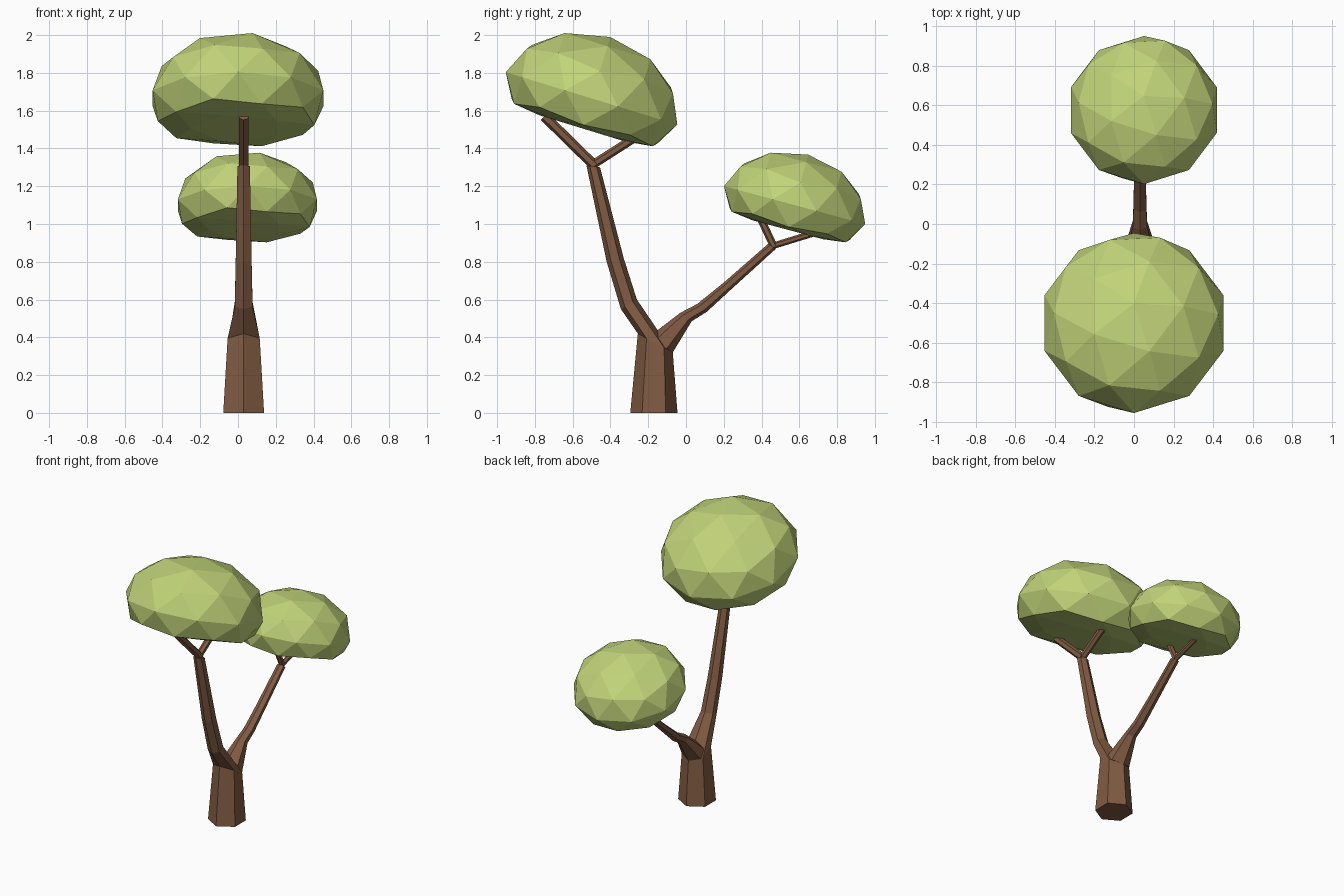
import bpy
import bmesh
import math
from mathutils import Vector

cube = bpy.data.objects.get("Cube")
if cube:
    bpy.data.objects.remove(cube, do_unlink=True)


def make_material(name, rgb):
    mat = bpy.data.materials.new(name)
    mat.use_nodes = True
    color = (*rgb, 1.0)
    mat.diffuse_color = color
    bsdf = mat.node_tree.nodes["Principled BSDF"]
    bsdf.inputs["Base Color"].default_value = color
    bsdf.inputs["Roughness"].default_value = 0.9
    return mat


BARK = make_material("brown bark", (0.22, 0.105, 0.056))
LEAF = make_material("light green leaves", (0.53, 0.65, 0.19))
TRUNK_X = 0.03


def finish(name, bm, mat):
    bmesh.ops.recalc_face_normals(bm, faces=bm.faces)
    mesh = bpy.data.meshes.new(name)
    bm.to_mesh(mesh)
    bm.free()
    mesh.materials.append(mat)
    obj = bpy.data.objects.new(name, mesh)
    bpy.context.collection.objects.link(obj)
    return obj


def hex_limb(name, stations):
    """Loft six-sided rings; each station is (front point, back point, half width)."""
    bm = bmesh.new()
    rings = []
    for front, back, half in stations:
        a = Vector((TRUNK_X, *front))
        b = Vector((TRUNK_X, *back))
        side = Vector((half, 0, 0))
        p, q = a.lerp(b, 0.25), a.lerp(b, 0.75)
        corners = (a, p + side, q + side, b, q - side, p - side)
        rings.append([bm.verts.new(c) for c in corners])
    for low, high in zip(rings, rings[1:]):
        for i in range(6):
            j = (i + 1) % 6
            bm.faces.new((low[i], low[j], high[j], high[i]))
    bm.faces.new(rings[0])
    bm.faces.new(rings[-1])
    return finish(name, bm, BARK)


def twig(name, start, end, radius):
    d = (Vector(end) - Vector(start)).normalized()
    n = Vector((-d.y, d.x)) * radius
    hex_limb(name, [(Vector(p) + n, Vector(p) - n, radius * 0.9)
                    for p in (start, end)])


def canopy(name, center, radius, tilt):
    """Faceted leaf clump with a domed top and a flattened underside."""
    bm = bmesh.new()
    bmesh.ops.create_icosphere(bm, subdivisions=2, radius=1)
    for v in bm.verts:
        v.co.z = v.co.z * 0.715 if v.co.z > 0 else max(v.co.z * 0.59, -0.35)
    obj = finish(name, bm, LEAF)
    obj.location = center
    obj.scale = (radius,) * 3
    obj.rotation_euler.x = math.radians(tilt)


# Trunk running up into the tall front limb
hex_limb("trunk", [
    ((-0.295, 0), (-0.045, 0), 0.108),
    ((-0.255, 0.42), (-0.07, 0.32), 0.085),
    ((-0.345, 0.55), (-0.26, 0.60), 0.047),
    ((-0.42, 0.80), (-0.33, 0.82), 0.042),
    ((-0.527, 1.31), (-0.455, 1.30), 0.033),
])

# Lower limb reaching backwards
hex_limb("back_limb", [
    ((-0.20, 0.40), (-0.07, 0.32), 0.075),
    ((-0.03, 0.53), (0.03, 0.485), 0.036),
    ((0.06, 0.577), (0.11, 0.535), 0.033),
    ((0.20, 0.69), (0.235, 0.65), 0.03),
    ((0.435, 0.895), (0.475, 0.868), 0.026),
])

# Forked twigs holding the canopies
twig("front_twig_outer", (-0.485, 1.31), (-0.75, 1.57), 0.027)
twig("front_twig_inner", (-0.50, 1.31), (-0.25, 1.47), 0.023)
twig("back_twig_inner", (0.465, 0.88), (0.39, 1.04), 0.020)
twig("back_twig_outer", (0.445, 0.88), (0.69, 0.955), 0.017)

# Leaf canopies
canopy("front_canopy", (0, -0.5, 1.665), 0.475, -17)
canopy("back_canopy", (0.05, 0.575, 1.10), 0.387, -15)
